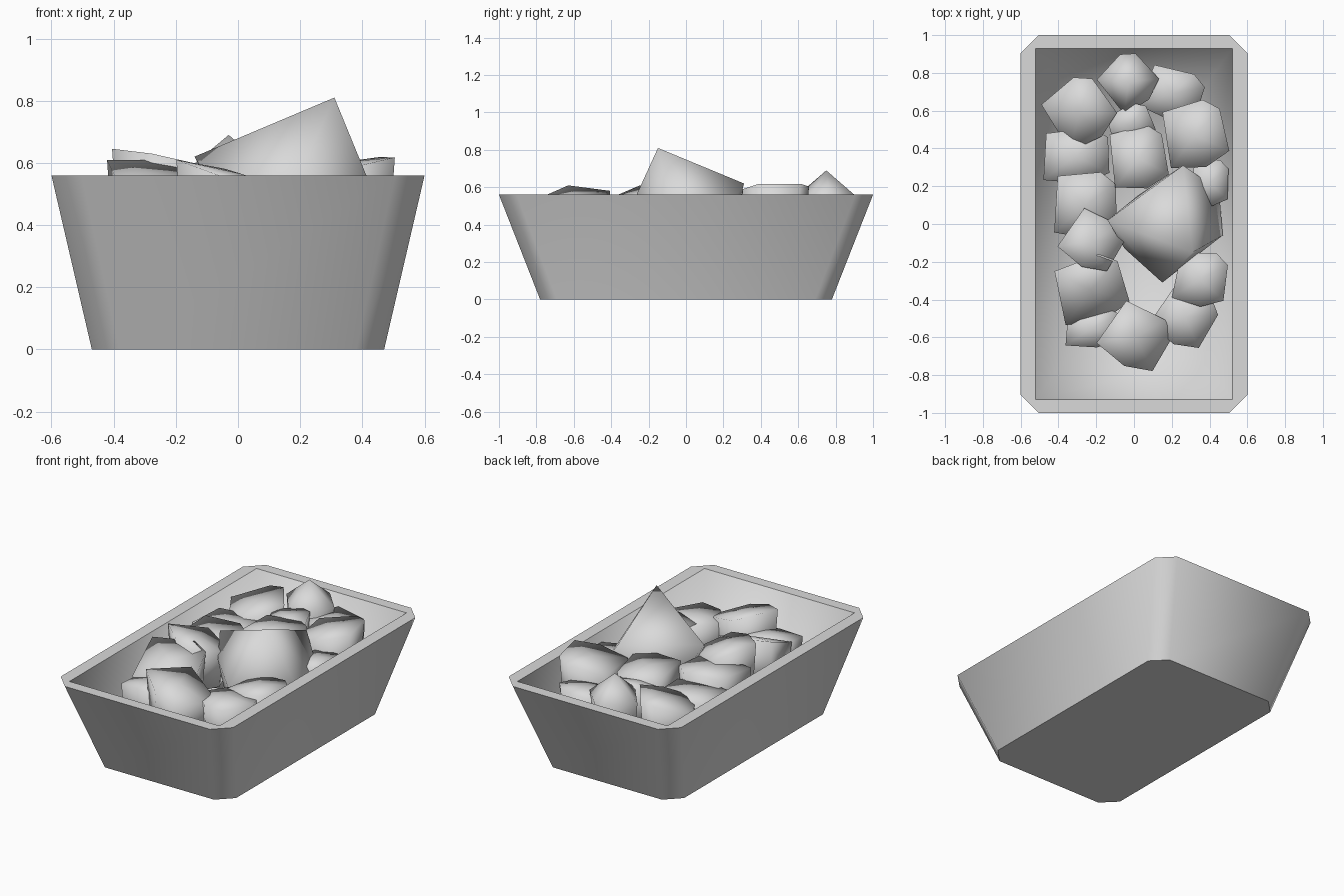
import bpy
import bmesh
from math import radians
from mathutils import Matrix, Vector

if "Cube" in bpy.data.objects:
    bpy.data.objects.remove(bpy.data.objects["Cube"], do_unlink=True)

grey = bpy.data.materials.new("stone_grey")
grey.use_nodes = True
colour = (0.7, 0.7, 0.7, 1)
grey.diffuse_color = colour
grey.node_tree.nodes["Principled BSDF"].inputs["Base Color"].default_value = colour


def finish(bm, name):
    """Turn a bmesh into a smooth-shaded grey object."""
    bmesh.ops.recalc_face_normals(bm, faces=bm.faces[:])
    for face in bm.faces:
        face.smooth = True
    mesh = bpy.data.meshes.new(name)
    bm.to_mesh(mesh)
    bm.free()
    mesh.materials.append(grey)
    obj = bpy.data.objects.new(name, mesh)
    bpy.context.collection.objects.link(obj)
    return obj


def hull(points, name):
    """Make a closed convex stone around the given points."""
    bm = bmesh.new()
    for p in points:
        bm.verts.new(p)
    result = bmesh.ops.convex_hull(bm, input=bm.verts[:])
    spare = set(result["geom_interior"]) | set(result["geom_unused"])
    spare = [g for g in spare if isinstance(g, bmesh.types.BMVert)]
    bmesh.ops.delete(bm, geom=spare, context="VERTS")
    bmesh.ops.dissolve_limit(bm, angle_limit=radians(3),
                             verts=bm.verts[:], edges=bm.edges[:])
    return finish(bm, name)


# Tub: chamfered outer shell, flat rim and sloping rectangular inside
def octagon(bm, hx, hy, z, cut):
    pts = [(hx, cut - hy), (hx, hy - cut), (hx - cut, hy), (cut - hx, hy),
           (-hx, hy - cut), (-hx, cut - hy), (cut - hx, -hy), (hx - cut, -hy)]
    return [bm.verts.new((x, y, z)) for x, y in pts]


def rectangle(bm, hx, hy, z):
    pts = [(hx, -hy), (hx, hy), (-hx, hy), (-hx, -hy)]
    return [bm.verts.new((x, y, z)) for x, y in pts]


def bridge(bm, low, high):
    for i in range(len(low)):
        j = (i + 1) % len(low)
        bm.faces.new((low[i], low[j], high[j], high[i]))


bm = bmesh.new()
base = octagon(bm, 0.47, 0.78, 0, 0.09)
rim_outer = octagon(bm, 0.6, 1, 0.56, 0.095)
rim_inner = rectangle(bm, 0.522, 0.93, 0.56)
floor = rectangle(bm, 0.36, 0.71, 0.08)
bridge(bm, base, rim_outer)
bridge(bm, rim_inner, floor)
bm.faces.new(base)
bm.faces.new(floor)
for i in range(4):
    here, after = rim_inner[i], rim_inner[(i + 1) % 4]
    start, end = rim_outer[2 * i], rim_outer[2 * i + 1]
    bm.faces.new((start, end, after, here))
    bm.faces.new((end, rim_outer[(2 * i + 2) % 8], after))
for loop in (base, rim_outer, rim_inner):
    for a, b in zip(loop, loop[1:] + loop[:1]):
        bm.edges.get((a, b)).smooth = False
finish(bm, "tub")

# Blocky stone: tilted outline, low crown and narrower base
OUTLINE = [(-1, -0.8), (0.1, -1.05), (0.95, -0.75), (1, 0.6),
           (0.55, 1), (-0.8, 0.95)]


def stone(name, x, y, z, rx, ry, yaw, slope_x, slope_y, crown=0.015):
    turn = Matrix.Rotation(radians(yaw), 3, "Z")
    centre = Vector((x, y, z))
    points = [centre + Vector((0, 0, crown))]
    for u, v in OUTLINE:
        p = turn @ Vector((u * rx, v * ry, 0))
        p.z = p.x * slope_x + p.y * slope_y
        points.append(centre + p)
        low = p * 0.88
        low.z = -0.27
        points.append(centre + low)
    hull(points, name)


# x, y, height, half width, half depth, yaw, slope along x, slope along y
PILE = [
    (-0.29, 0.59, 0.535, 0.165, 0.165, 38, 0.2, 0.2),
    (0.2, 0.69, 0.51, 0.16, 0.13, -15, 0, 0.1),
    (0.32, 0.47, 0.585, 0.165, 0.17, 15, 0.2, 0.05),
    (-0.02, 0.52, 0.54, 0.12, 0.1, 25, 0, 0.2),
    (0.02, 0.35, 0.56, 0.15, 0.16, 12, 0, -0.1),
    (-0.31, 0.36, 0.5, 0.18, 0.14, 5, 0, 0),
    (0.4, 0.22, 0.51, 0.1, 0.12, 0, 0, 0),
    (-0.26, 0.1, 0.54, 0.17, 0.17, 3, 0, 0.1),
    (-0.22, -0.09, 0.595, 0.15, 0.14, -28, -0.25, -0.15),
    (-0.23, -0.35, 0.54, 0.185, 0.165, 19, -0.15, 0.4),
    (-0.22, -0.55, 0.48, 0.15, 0.1, 5, 0, 0),
    (0.27, -0.49, 0.5, 0.15, 0.15, -28, 0, 0),
    (0.35, -0.29, 0.52, 0.14, 0.14, -5, 0.1, 0),
    (0.01, -0.6, 0.55, 0.17, 0.155, -28, -0.3, 0.08),
]
for number, row in enumerate(PILE, 1):
    stone(f"stone_{number}", *row)
stone("peaked_stone", -0.03, 0.75, 0.55, 0.135, 0.135, 45, 0, 0.05, crown=0.14)

# Large stone standing above the rim
hull([(0.31, -0.15, 0.81), (-0.14, 0.02, 0.62), (0.26, 0.31, 0.62),
      (0.45, 0.18, 0.4), (0.47, -0.06, 0.42), (0.15, -0.31, 0.46),
      (-0.05, -0.13, 0.52), (0.02, 0.15, 0.3), (0.3, 0.22, 0.25),
      (0.35, -0.15, 0.25), (0.08, -0.2, 0.25)], "large_stone")
